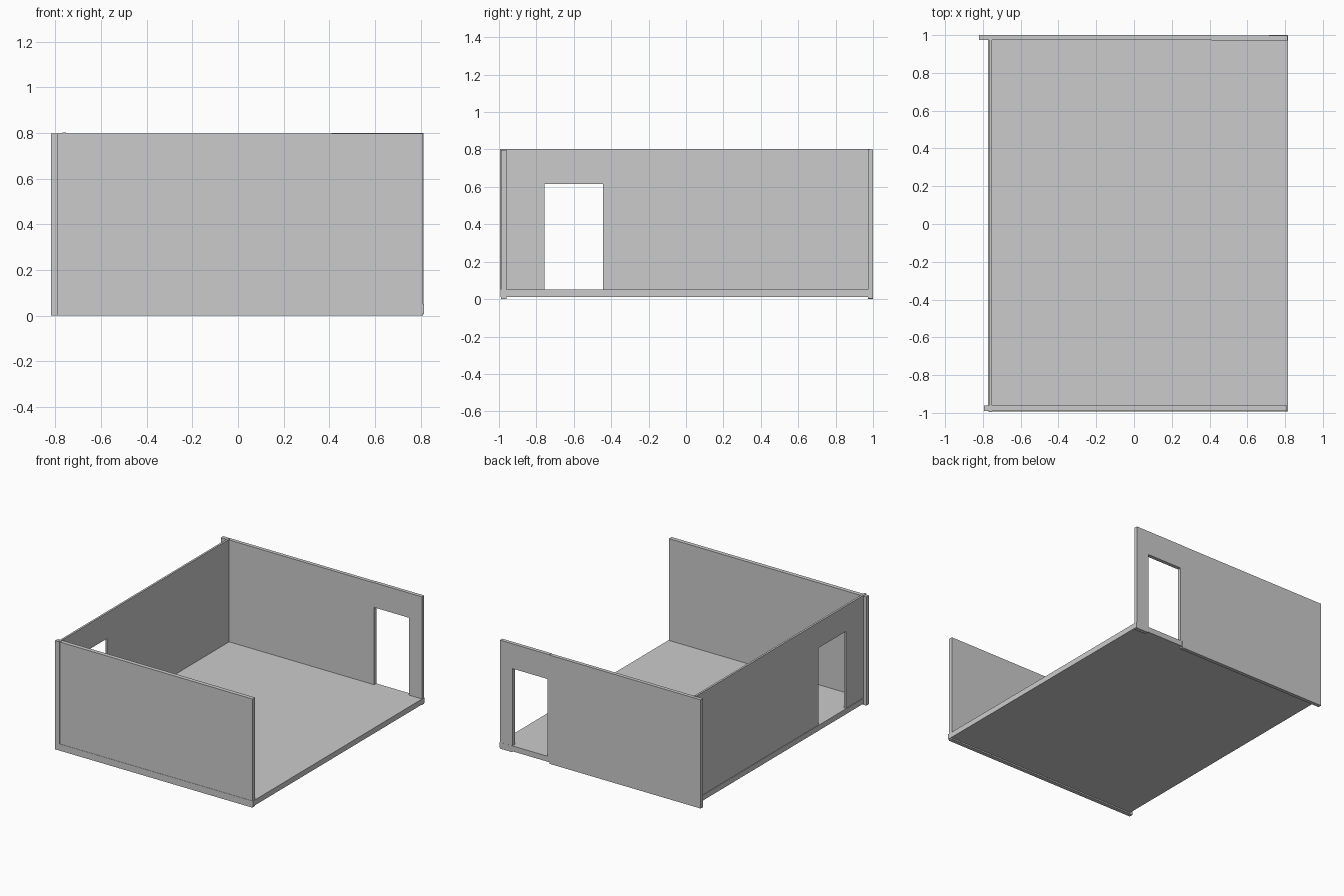
import bpy
import bmesh

if "Cube" in bpy.data.objects:
    bpy.data.objects.remove(bpy.data.objects["Cube"])


def box(name, x, y, z):
    """Axis-aligned box from (min, max) ranges."""
    bm = bmesh.new()
    bmesh.ops.create_cube(bm, size=1)
    for v in bm.verts:
        v.co = [r[0] + (c + 0.5) * (r[1] - r[0]) for c, r in zip(v.co, (x, y, z))]
    mesh = bpy.data.meshes.new(name)
    bm.to_mesh(mesh)
    bm.free()
    obj = bpy.data.objects.new(name, mesh)
    bpy.context.collection.objects.link(obj)
    return obj


def door_wall(name, axis, span, across, z, door, door_z):
    """Wall along 'x' or 'y' with one doorway, extruded from its outline."""
    (a, b), (c, d) = span, door
    outline = [(a, z[0]), (c, z[0]), (c, door_z), (d, door_z),
               (d, z[0]), (b, z[0]), (b, z[1]), (a, z[1])]
    bm = bmesh.new()
    place = (lambda s, h: (s, across[0], h)) if axis == 'x' else (lambda s, h: (across[0], s, h))
    face = bm.faces.new([bm.verts.new(place(s, h)) for s, h in outline])
    ext = bmesh.ops.extrude_face_region(bm, geom=[face])
    t = across[1] - across[0]
    bmesh.ops.translate(bm, vec=(0, t, 0) if axis == 'x' else (t, 0, 0),
                        verts=[v for v in ext['geom'] if isinstance(v, bmesh.types.BMVert)])
    bmesh.ops.recalc_face_normals(bm, faces=bm.faces)
    mesh = bpy.data.meshes.new(name)
    bm.to_mesh(mesh)
    bm.free()
    obj = bpy.data.objects.new(name, mesh)
    bpy.context.collection.objects.link(obj)
    return obj


# Floor slab, open on the right side
box("floor", (-0.772, 0.815), (-0.992, 0.998), (0.01, 0.05))

# Front wall, plain
box("front_wall", (-0.793, 0.81), (-0.99, -0.96), (0.0, 0.798))

# Left wall with doorway near the front
door_wall("left_wall", 'y', (-0.995, 0.98), (-0.768, -0.753),
          (0.05, 0.803), (-0.757, -0.443), 0.615)

# Back wall: plain length, then the section holding the doorway
box("back_wall", (-0.82, 0.41), (0.973, 1.0), (0.0, 0.798))
door_wall("back_door_surround", 'x', (0.41, 0.813), (0.972, 0.999),
          (0.05, 0.8), (0.425, 0.71), 0.618)

# Foot of the door post beside the floor edge
box("door_post_base", (0.715, 0.812), (0.972, 1.0), (0.004, 0.05))
